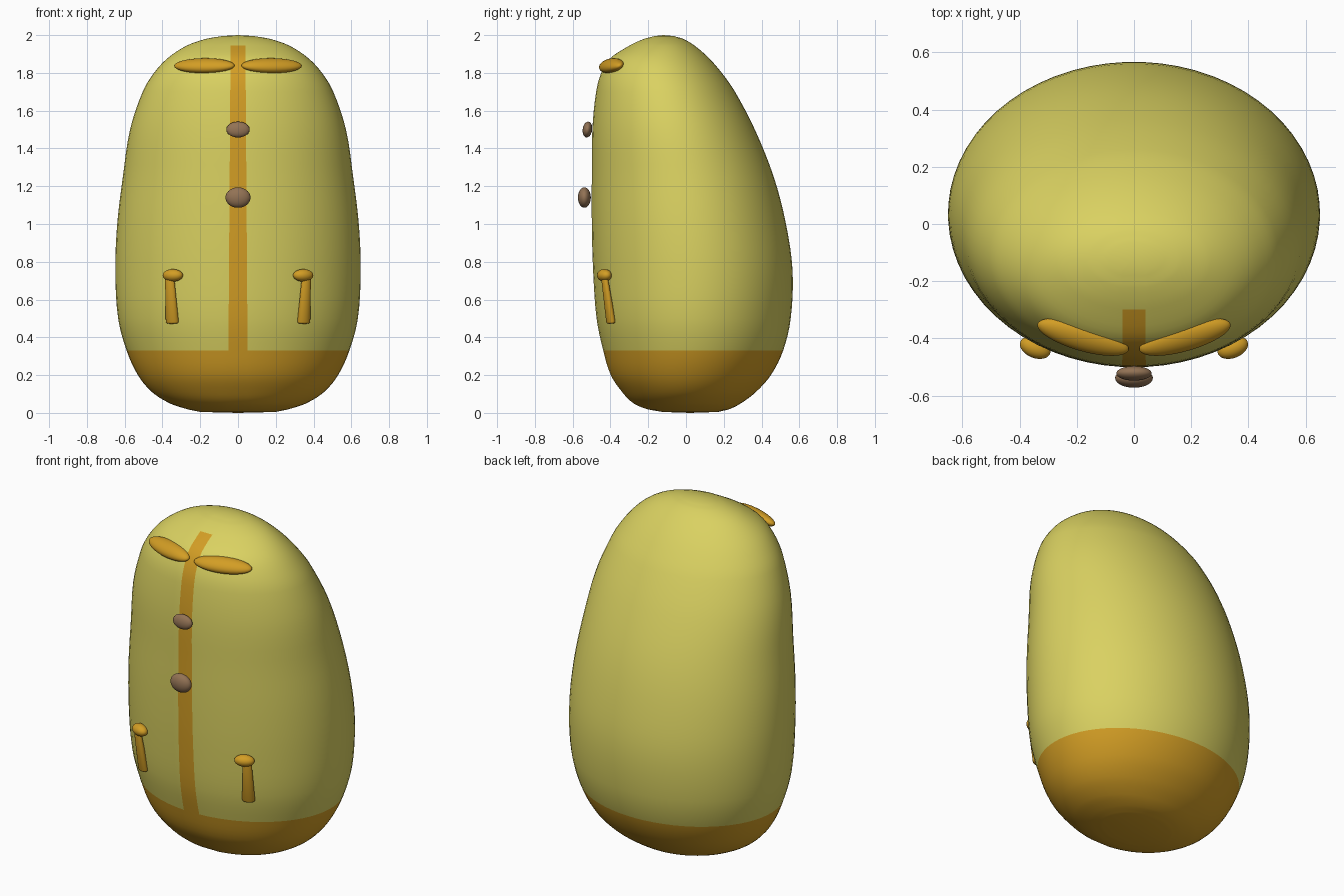
import bpy, bmesh
from math import sin, cos, pi, asin, radians
from mathutils import Vector

cube = bpy.data.objects.get("Cube")
if cube:
    bpy.data.objects.remove(cube)


def material(name, rgb):
    m = bpy.data.materials.new(name)
    m.use_nodes = True
    color = (*rgb, 1)
    m.diffuse_color = color
    m.node_tree.nodes["Principled BSDF"].inputs["Base Color"].default_value = color
    return m


YELLOW = material("soft yellow", (0.70, 0.64, 0.12))
ORANGE = material("ochre orange", (0.65, 0.34, 0.018))
BROWN = material("button brown", (0.29, 0.17, 0.09))


def add_object(name, bm, mats):
    bmesh.ops.recalc_face_normals(bm, faces=bm.faces)
    for f in bm.faces:
        f.smooth = True
    mesh = bpy.data.meshes.new(name)
    bm.to_mesh(mesh)
    bm.free()
    for m in mats:
        mesh.materials.append(m)
    ob = bpy.data.objects.new(name, mesh)
    bpy.context.collection.objects.link(ob)
    return ob


def ellipsoid(name, center, radii, mat, rot=(0, 0, 0)):
    bm = bmesh.new()
    bmesh.ops.create_uvsphere(bm, u_segments=32, v_segments=20, radius=1)
    bmesh.ops.scale(bm, vec=radii, verts=bm.verts)
    ob = add_object(name, bm, [mat])
    ob.location = center
    ob.rotation_euler = [radians(a) for a in rot]
    return ob


# Body outline: height, half width, front y, back y
HEM, STRIPE_TOP = 0.33, 1.945
PROFILE = [Vector(p) for p in (
    (0.005, 0.20, -0.13, 0.17), (0.02, 0.27, -0.21, 0.23), (0.05, 0.36, -0.28, 0.29),
    (0.11, 0.455, -0.34, 0.37), (0.2, 0.53, -0.4, 0.45), (HEM, 0.59, -0.44, 0.515),
    (0.5, 0.635, -0.475, 0.555), (0.75, 0.65, -0.493, 0.565), (1.0, 0.64, -0.5, 0.53),
    (1.25, 0.61, -0.5, 0.465), (1.5, 0.572, -0.497, 0.365), (1.7, 0.505, -0.477, 0.26),
    (1.8, 0.445, -0.45, 0.19), (1.88, 0.37, -0.4, 0.12), (STRIPE_TOP, 0.27, -0.3, 0.045),
    (1.98, 0.17, -0.225, -0.015), (1.995, 0.085, -0.17, -0.065))]
STEPS, COLUMNS = 4, 64


def smooth_path(pts):
    out = []
    for i in range(len(pts) - 1):
        a, b, c, d = pts[max(i - 1, 0)], pts[i], pts[i + 1], pts[min(i + 2, len(pts) - 1)]
        # tangents follow the height spacing
        m0 = (c - a) * ((c[0] - b[0]) / (c[0] - a[0]))
        m1 = (d - b) * ((c[0] - b[0]) / (d[0] - b[0]))
        for s in range(STEPS):
            t = s / STEPS
            out.append(b * (2*t**3 - 3*t**2 + 1) + m0 * (t**3 - 2*t**2 + t)
                       + c * (3*t**2 - 2*t**3) + m1 * (t**3 - t**2))
    return out + [pts[-1]]


# Body, with the first column of faces as the front stripe
bm = bmesh.new()
rings = []
for z, hw, front, back in smooth_path(PROFILE):
    a0 = asin(min(0.9, (0.053 - 0.007 * z) / hw))
    angles = [-a0] + [a0 + (2 * pi - 2 * a0) * k / (COLUMNS - 1) for k in range(COLUMNS - 1)]
    mid, depth = (front + back) / 2, (back - front) / 2
    rings.append([bm.verts.new((hw * sin(a), mid - depth * cos(a), z)) for a in angles])
for low, high in zip(rings, rings[1:]):
    for k in range(COLUMNS):
        n = (k + 1) % COLUMNS
        f = bm.faces.new((low[k], low[n], high[n], high[k]))
        height = (low[k].co.z + high[k].co.z) / 2
        f.material_index = int(height < HEM or (k == 0 and height < STRIPE_TOP))
for ring, tip in ((rings[0], (0, 0.02, 0)), (rings[-1], (0, -0.12, 2))):
    pole = bm.verts.new(tip)
    for k in range(COLUMNS):
        f = bm.faces.new((ring[k], ring[(k + 1) % COLUMNS], pole))
        f.material_index = int(tip[2] < HEM)
add_object("body", bm, [YELLOW, ORANGE])

# Buttons
ellipsoid("upper_button", (0, -0.522, 1.5), (0.062, 0.025, 0.042), BROWN, (-8, 0, 0))
ellipsoid("lower_button", (0, -0.538, 1.14), (0.066, 0.034, 0.054), BROWN)

# Collar flaps and toggles on both sides
for side, s in (("left", 1), ("right", -1)):
    ellipsoid(side + "_collar", (s * 0.178, -0.395, 1.838), (0.166, 0.052, 0.036),
              ORANGE, (27, 0, s * 16))
    ellipsoid(side + "_toggle_cap", (s * 0.345, -0.432, 0.728), (0.056, 0.036, 0.033),
              ORANGE, (0, 0, s * 22))
    bm = bmesh.new()
    bmesh.ops.create_cone(bm, cap_ends=True, segments=24, radius1=0.036, radius2=0.025, depth=0.25)
    bmesh.ops.scale(bm, vec=(1, 0.65, 1), verts=bm.verts)
    stem = add_object(side + "_toggle_stem", bm, [ORANGE])
    stem.location = (s * 0.355, -0.414, 0.597)
    stem.rotation_euler = (radians(9), 0, s * radians(22))
    bevel = stem.modifiers.new("rounded ends", 'BEVEL')
    bevel.width, bevel.segments = 0.012, 3
    bevel.limit_method, bevel.angle_limit = 'ANGLE', radians(50)
